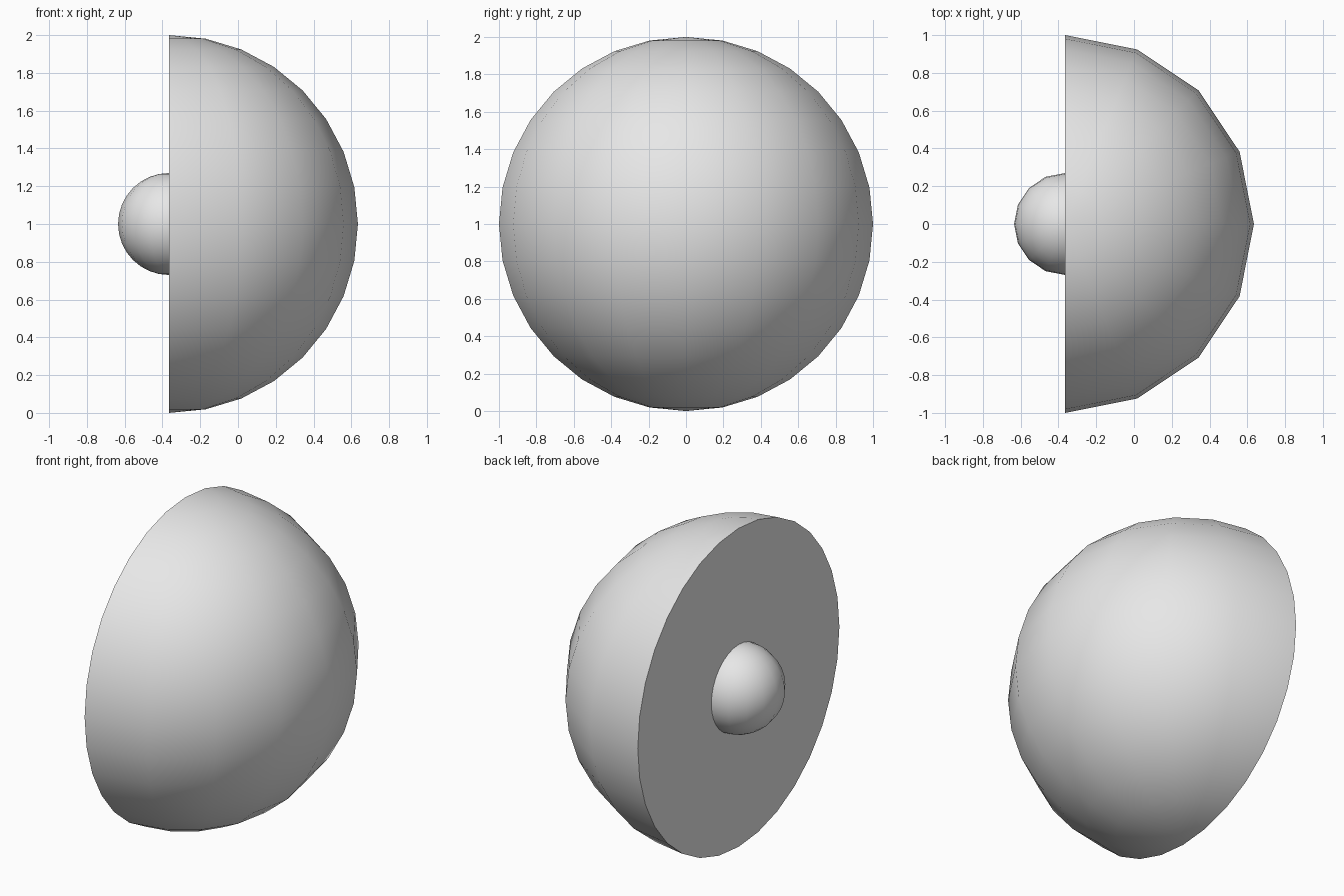
import bpy
import bmesh
from mathutils import Matrix

if "Cube" in bpy.data.objects:
    bpy.data.objects.remove(bpy.data.objects["Cube"])

CENTRE = (-0.365, 0, 1)   # common centre on the cut plane

grey = bpy.data.materials.new("grey")
grey.diffuse_color = (0.8, 0.8, 0.8, 1)
grey.use_nodes = True
grey.node_tree.nodes["Principled BSDF"].inputs["Base Color"].default_value = grey.diffuse_color


def finish(name, bm):
    """Turn a bmesh into a smooth-shaded grey object at the common centre."""
    bmesh.ops.recalc_face_normals(bm, faces=bm.faces)
    mesh = bpy.data.meshes.new(name)
    bm.to_mesh(mesh)
    bm.free()
    mesh.materials.append(grey)
    obj = bpy.data.objects.new(name, mesh)
    bpy.context.collection.objects.link(obj)
    obj.location = CENTRE
    bpy.ops.object.select_all(action='DESELECT')
    obj.select_set(True)
    bpy.context.view_layer.objects.active = obj
    bpy.ops.object.shade_smooth_by_angle(angle=0.7)


def half_shell(name, outer, inner):
    """Half of a hollow ball, open towards -x, with a flat cut rim."""
    bm = bmesh.new()
    for radius in (outer, inner):
        bmesh.ops.create_uvsphere(bm, u_segments=16, v_segments=16, radius=radius)
    bmesh.ops.delete(bm, geom=[v for v in bm.verts if v.co.x < -1e-4], context='VERTS')
    rim = [e for e in bm.edges if e.is_boundary]
    bmesh.ops.bridge_loops(bm, edges=rim)
    finish(name, bm)


# nested layers, outside to inside
half_shell("crust", 1.0, 0.945)
half_shell("upper_mantle", 0.925, 0.71)
half_shell("lower_mantle", 0.695, 0.39)

# full ball in the middle
bm = bmesh.new()
bmesh.ops.create_uvsphere(bm, u_segments=16, v_segments=16, radius=0.27)
finish("core", bm)
